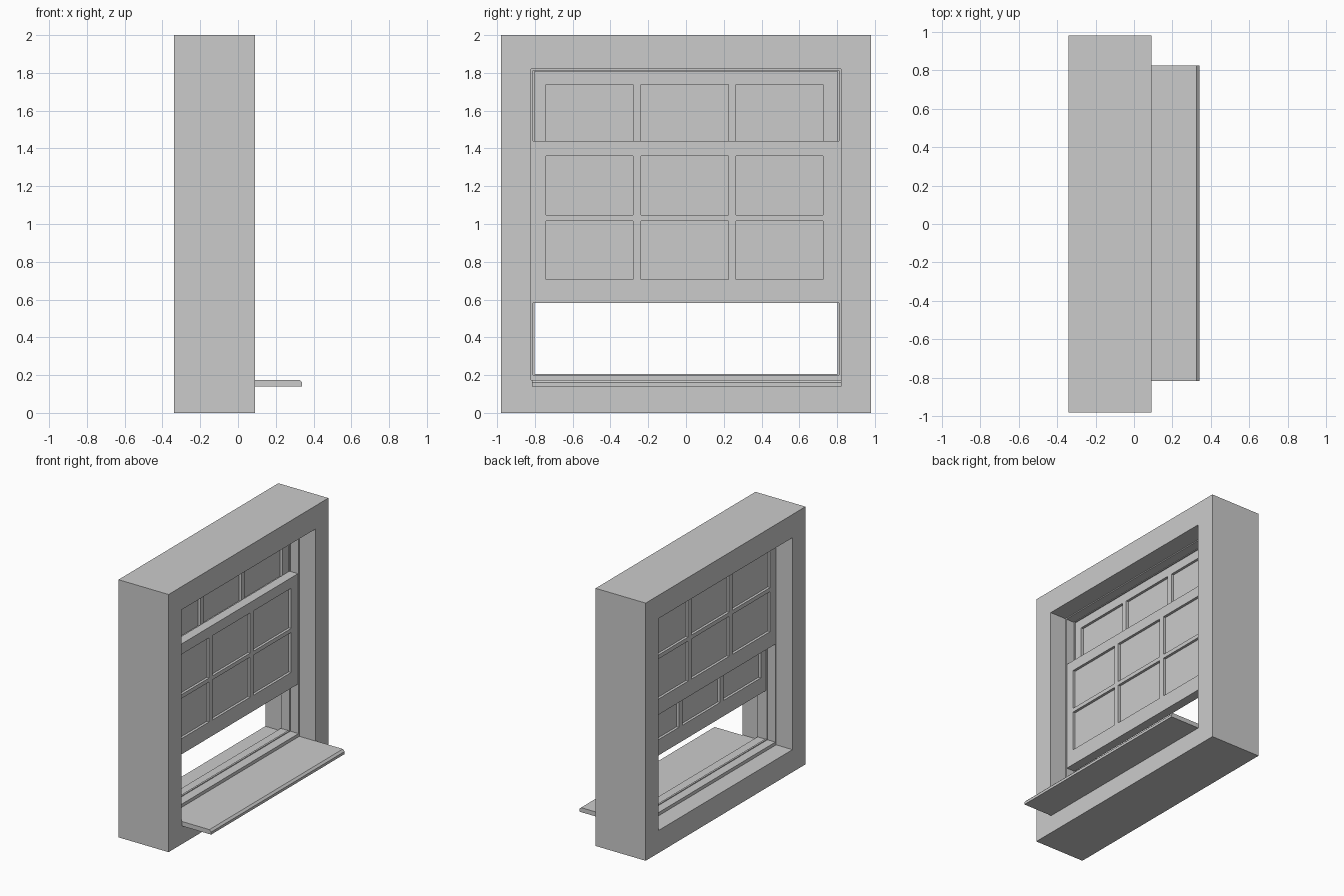
import bpy, bmesh
from mathutils import Vector

if "Cube" in bpy.data.objects:
    bpy.data.objects.remove(bpy.data.objects["Cube"])


def finish(name, bm):
    bmesh.ops.remove_doubles(bm, verts=bm.verts, dist=1e-5)
    bmesh.ops.recalc_face_normals(bm, faces=bm.faces)
    me = bpy.data.meshes.new(name)
    bm.to_mesh(me)
    bm.free()
    ob = bpy.data.objects.new(name, me)
    bpy.context.collection.objects.link(ob)
    return ob


def ring(name, x0, x1, outer, inner):
    """Rectangular ring lying in the yz plane; rects are (y0, y1, z0, z1)."""
    bm = bmesh.new()

    def loop(x, r):
        y0, y1, z0, z1 = r
        return [bm.verts.new((x, y, z)) for y, z in ((y0, z0), (y1, z0), (y1, z1), (y0, z1))]
    loops = [loop(x0, outer), loop(x1, outer), loop(x1, inner), loop(x0, inner)]
    for k in range(4):
        a, b = loops[k], loops[(k + 1) % 4]
        for i in range(4):
            j = (i + 1) % 4
            bm.faces.new((a[i], a[j], b[j], b[i]))
    return finish(name, bm)


def sash(name, x0, x1, z0, recess=0.02):
    """Sash slab with 3 x 2 panes sunk into both sides."""
    ys = [-0.81, -0.74, -0.28, -0.238, 0.224, 0.265, 0.725, 0.81]
    zs = [z0 + d for d in (0, 0.122, 0.433, 0.464, 0.776, 0.857)]
    bm = bmesh.new()
    for x, s in ((x0, 1), (x1, -1)):
        v = [[bm.verts.new((x, y, z)) for z in zs] for y in ys]
        panes = []
        for i in range(len(ys) - 1):
            for j in range(len(zs) - 1):
                f = bm.faces.new((v[i][j], v[i + 1][j], v[i + 1][j + 1], v[i][j + 1]))
                if i % 2 and j % 2:
                    panes.append(f)
        for f in panes:
            old = list(f.verts)
            new = [bm.verts.new(w.co + Vector((s * recess, 0, 0))) for w in old]
            bm.faces.remove(f)
            bm.faces.new(new)
            for k in range(4):
                m = (k + 1) % 4
                bm.faces.new((old[k], old[m], new[m], new[k]))
    # outer edge of the slab
    corners = [(ys[0], zs[0]), (ys[-1], zs[0]), (ys[-1], zs[-1]), (ys[0], zs[-1])]
    for k in range(4):
        (a, b), (c, d) = corners[k], corners[(k + 1) % 4]
        bm.faces.new([bm.verts.new(p) for p in ((x0, a, b), (x1, a, b), (x1, c, d), (x0, c, d))])
    return finish(name, bm)


opening = (-0.82, 0.82, 0.175, 1.82)

# wall block with opening
ring("wall", -0.34, 0.09, (-0.98, 0.98, 0, 2), opening)

# window frame lining: one track per sash, with a parting bead between them
ring("front_track", -0.118, -0.047, opening, (-0.81, 0.81, 0.2, 1.812))
ring("back_track", -0.2, -0.132, opening, (-0.81, 0.81, 0.2, 1.812))
ring("parting_bead", -0.132, -0.118, opening, (-0.803, 0.803, 0.206, 1.808))

# sliding sashes: the lower one is raised in front of the upper one
sash("lower_sash", -0.125, -0.052, 0.583)
sash("upper_sash", -0.204, -0.127, 0.963)

# outer sill with chamfered nose
bm = bmesh.new()
profile = [(0.09, 0.14), (0.34, 0.14), (0.34, 0.16), (0.325, 0.175), (0.09, 0.175)]
f = bm.faces.new([bm.verts.new((x, -0.815, z)) for x, z in profile])
ext = bmesh.ops.extrude_face_region(bm, geom=[f], use_keep_orig=True)
bmesh.ops.translate(bm, vec=(0, 1.638, 0),
                    verts=[g for g in ext["geom"] if isinstance(g, bmesh.types.BMVert)])
finish("sill", bm)
